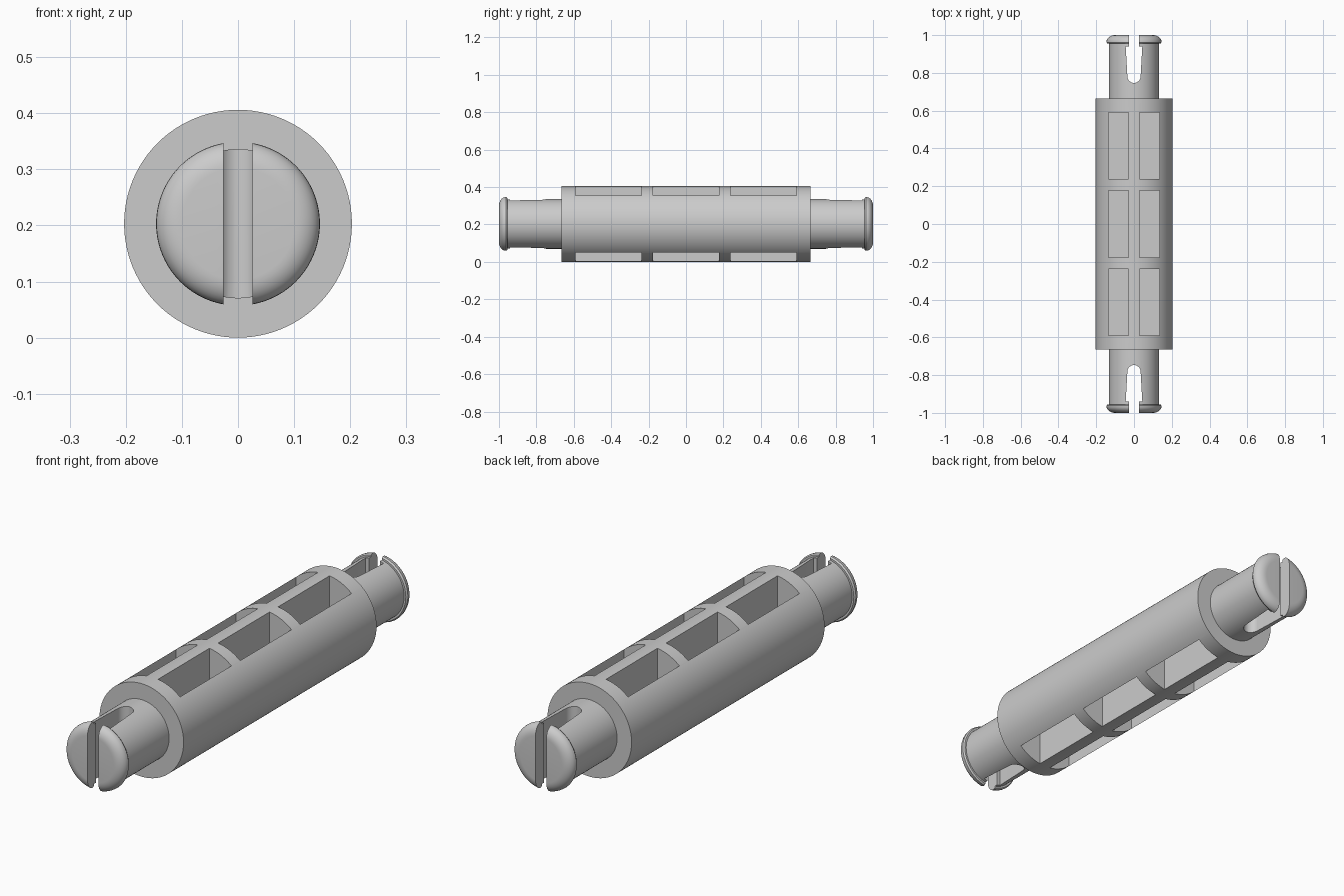
import bpy, bmesh, math

if "Cube" in bpy.data.objects:
    bpy.data.objects.remove(bpy.data.objects["Cube"])

R = 0.203          # body radius, also height of the axis
PIN = 0.133        # pin radius
SEG = 96


def new_object(name, bm):
    bmesh.ops.recalc_face_normals(bm, faces=bm.faces)
    mesh = bpy.data.meshes.new(name)
    bm.to_mesh(mesh)
    bm.free()
    ob = bpy.data.objects.new(name, mesh)
    bpy.context.collection.objects.link(ob)
    return ob


def lathe(bm, profile):
    """Revolve (radius, y) points about the y axis at height R."""
    rings = []
    for r, y in profile:
        rings.append([bm.verts.new((r * math.cos(a), y, R + r * math.sin(a)))
                      for a in (2 * math.pi * i / SEG for i in range(SEG))])
    for a, b in zip(rings, rings[1:]):
        for i in range(SEG):
            j = (i + 1) % SEG
            bm.faces.new((a[i], a[j], b[j], b[i]))
    bm.faces.new(rings[0])
    bm.faces.new(rings[-1])


def prism(bm, outline, z0, z1):
    """Extrude an (x, y) outline between two heights."""
    low = [bm.verts.new((x, y, z0)) for x, y in outline]
    high = [bm.verts.new((x, y, z1)) for x, y in outline]
    n = len(outline)
    for i in range(n):
        j = (i + 1) % n
        bm.faces.new((low[i], low[j], high[j], high[i]))
    bm.faces.new(low)
    bm.faces.new(high)


# Spacer: thick barrel with a snap-in pin and rounded lip at each end
half = [(R, 0.665), (PIN, 0.665), (PIN, 0.955), (0.141, 0.955), (0.146, 0.962)]
half += [(0.1 + 0.046 * math.cos(t), 0.964 + 0.036 * math.sin(t))
         for t in (math.pi / 2 * i / 8 for i in range(1, 9))]
profile = [(r, -y) for r, y in reversed(half)] + half
bm = bmesh.new()
lathe(bm, profile)
spacer = new_object("spacer_barrel", bm)

# Cutters: pockets above and below the web, and a keyhole slot in each pin
bm = bmesh.new()
for y in (-0.414, 0, 0.414):
    for x in (-0.081, 0.081):
        rect = [(x + sx * 0.053, y + sy * 0.177)
                for sx, sy in ((-1, -1), (1, -1), (1, 1), (-1, 1))]
        prism(bm, rect, R + 0.03, 2 * R + 0.1)
        prism(bm, rect, -0.1, R - 0.03)

slot = [(0.026, 1.1), (0.026, 0.941), (0.044, 0.941)]
slot += [(0.035 * math.cos(t), 0.782 - 0.035 * math.sin(t))
         for t in (math.pi * i / 16 for i in range(17))]
slot += [(-0.044, 0.941), (-0.026, 0.941), (-0.026, 1.1)]
for side in (1, -1):
    prism(bm, [(x, y * side) for x, y in slot], -0.1, 2 * R + 0.1)
cutter = new_object("pocket_cutter", bm)
cutter.hide_render = True

# Carve, then drop the cutter
mod = spacer.modifiers.new("carve", 'BOOLEAN')
mod.operation = 'DIFFERENCE'
mod.solver = 'EXACT'
mod.object = cutter
bpy.context.view_layer.objects.active = spacer
spacer.select_set(True)
bpy.ops.object.modifier_apply(modifier=mod.name)
bpy.data.objects.remove(cutter, do_unlink=True)
bpy.ops.object.shade_smooth_by_angle(angle=math.radians(30))
